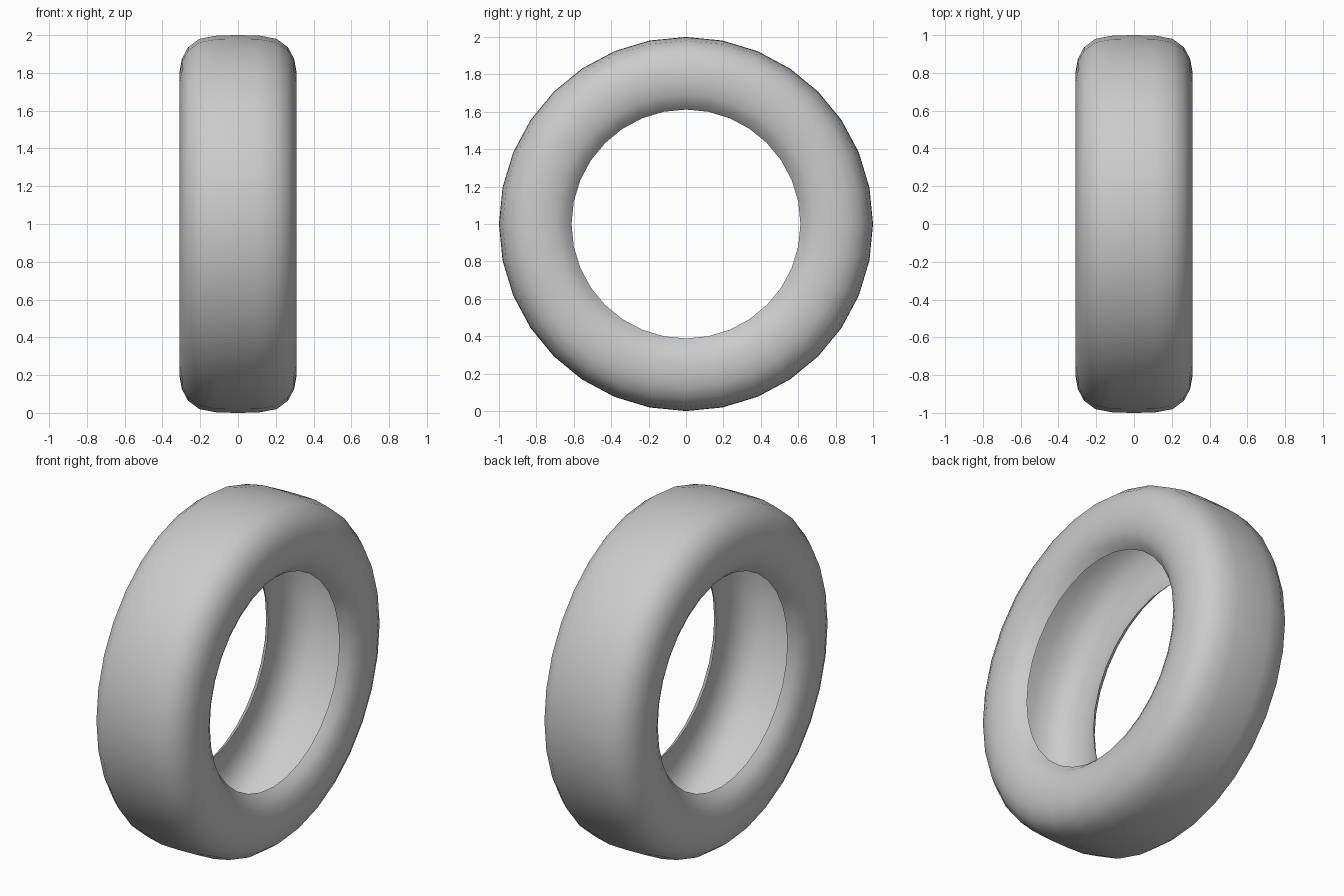
import bpy
import bmesh
import math
from mathutils import Vector

cube = bpy.data.objects.get("Cube")
if cube:
    bpy.data.objects.remove(cube, do_unlink=True)

SEGMENTS = 32
CENTER = Vector((0, 0, 1))

# Half cross-section of the hollow tyre: (sideways offset, radius), tread to rim
HALF = [(0, 1.0), (0.11, 0.998), (0.205, 0.98), (0.265, 0.935), (0.297, 0.875),
        (0.309, 0.81), (0.307, 0.75), (0.294, 0.69), (0.268, 0.645), (0.23, 0.612)]

# Rubber material
rubber = bpy.data.materials.new("grey_rubber")
rubber.use_nodes = True
grey = (0.6, 0.6, 0.6, 1)
rubber.diffuse_color = grey
bsdf = next(n for n in rubber.node_tree.nodes if n.type == 'BSDF_PRINCIPLED')
bsdf.inputs["Base Color"].default_value = grey
bsdf.inputs["Roughness"].default_value = 0.8

# Mirror the half section, then spin it around the axle
bm = bmesh.new()
section = [(-x, r) for x, r in reversed(HALF[1:])] + HALF
verts = [bm.verts.new((x, 0, CENTER.z + r)) for x, r in section]
edges = [bm.edges.new(pair) for pair in zip(verts, verts[1:])]
bmesh.ops.spin(bm, geom=verts + edges, cent=CENTER, axis=(1, 0, 0),
               angle=math.tau, steps=SEGMENTS, use_duplicate=False)
bmesh.ops.remove_doubles(bm, verts=bm.verts, dist=0.0005)

# Make the tread face outward
bmesh.ops.recalc_face_normals(bm, faces=bm.faces)
bm.normal_update()
tread = max(bm.faces, key=lambda f: f.calc_center_median().z)
if tread.normal.z < 0:
    bmesh.ops.reverse_faces(bm, faces=bm.faces)
for face in bm.faces:
    face.smooth = True

mesh = bpy.data.meshes.new("tyre")
bm.to_mesh(mesh)
bm.free()
mesh.materials.append(rubber)
tyre = bpy.data.objects.new("tyre", mesh)
bpy.context.collection.objects.link(tyre)
